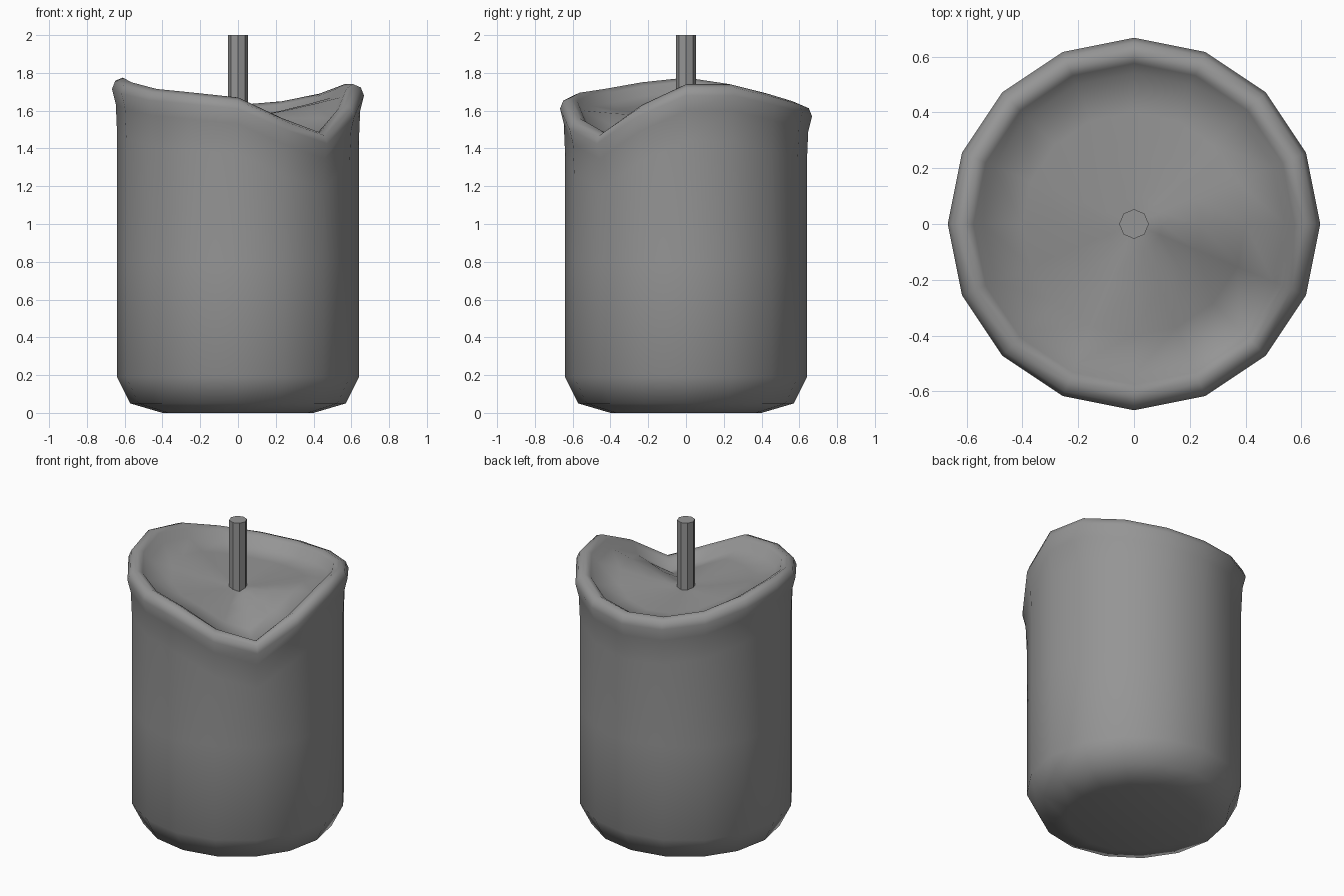
import bpy, bmesh, math

if "Cube" in bpy.data.objects:
    bpy.data.objects.remove(bpy.data.objects["Cube"])

grey = bpy.data.materials.new("grey_wax")
grey.diffuse_color = (0.3, 0.3, 0.3, 1)
grey.use_nodes = True
grey.node_tree.nodes["Principled BSDF"].inputs["Base Color"].default_value = grey.diffuse_color

SIDES = 16
# crest height of the melted rim, counter-clockwise from +x
CREST = [1.74, 1.74, 1.69, 1.65, 1.63, 1.64, 1.68, 1.74,
         1.775, 1.75, 1.715, 1.695, 1.67, 1.56, 1.485, 1.63]
POOL = 1.56


def add_object(name, bm, smooth):
    bmesh.ops.recalc_face_normals(bm, faces=bm.faces)
    mesh = bpy.data.meshes.new(name)
    bm.to_mesh(mesh)
    bm.free()
    mesh.materials.append(grey)
    for p in mesh.polygons:
        p.use_smooth = smooth
    obj = bpy.data.objects.new(name, mesh)
    bpy.context.collection.objects.link(obj)
    return obj


def loft(bm, rings):
    for a, b in zip(rings, rings[1:]):
        n = len(a)
        for i in range(n):
            j = (i + 1) % n
            bm.faces.new((a[i], a[j], b[j], b[i]))


# Candle body: rounded base, straight wall, rolled lip, sunken wax pool
def section(c):
    def pool(r):
        t = (r / 0.54) ** 1.3
        return (r, POOL + (c - 0.07 - POOL) * t)
    return [(0.40, 0), (0.57, 0.05), (0.64, 0.19), (0.64, 0.8), (0.64, c - 0.30),
            (0.647, c - 0.14), (0.667, c - 0.06), (0.65, c - 0.017),
            (0.61, c), (0.575, c - 0.02), (0.54, c - 0.07),
            pool(0.40), pool(0.24), pool(0.1)]


bm = bmesh.new()
columns = []
for i, c in enumerate(CREST):
    a = 2 * math.pi * i / SIDES
    columns.append([bm.verts.new((r * math.cos(a), r * math.sin(a), z))
                    for r, z in section(c)])
rings = [list(r) for r in zip(*columns)]
loft(bm, rings)
bm.faces.new(rings[0][::-1])
centre = bm.verts.new((0, 0, POOL))
for i in range(SIDES):
    bm.faces.new((rings[-1][i], rings[-1][(i + 1) % SIDES], centre))
add_object("candle_body", bm, True)

# Wick: plain octagonal post
bm = bmesh.new()
rings = [[bm.verts.new((0.053 * math.cos(k * math.pi / 4),
                        0.053 * math.sin(k * math.pi / 4), z)) for k in range(8)]
         for z in (1.5, 2.0)]
loft(bm, rings)
bm.faces.new(rings[0][::-1])
bm.faces.new(rings[1])
add_object("wick", bm, False)
